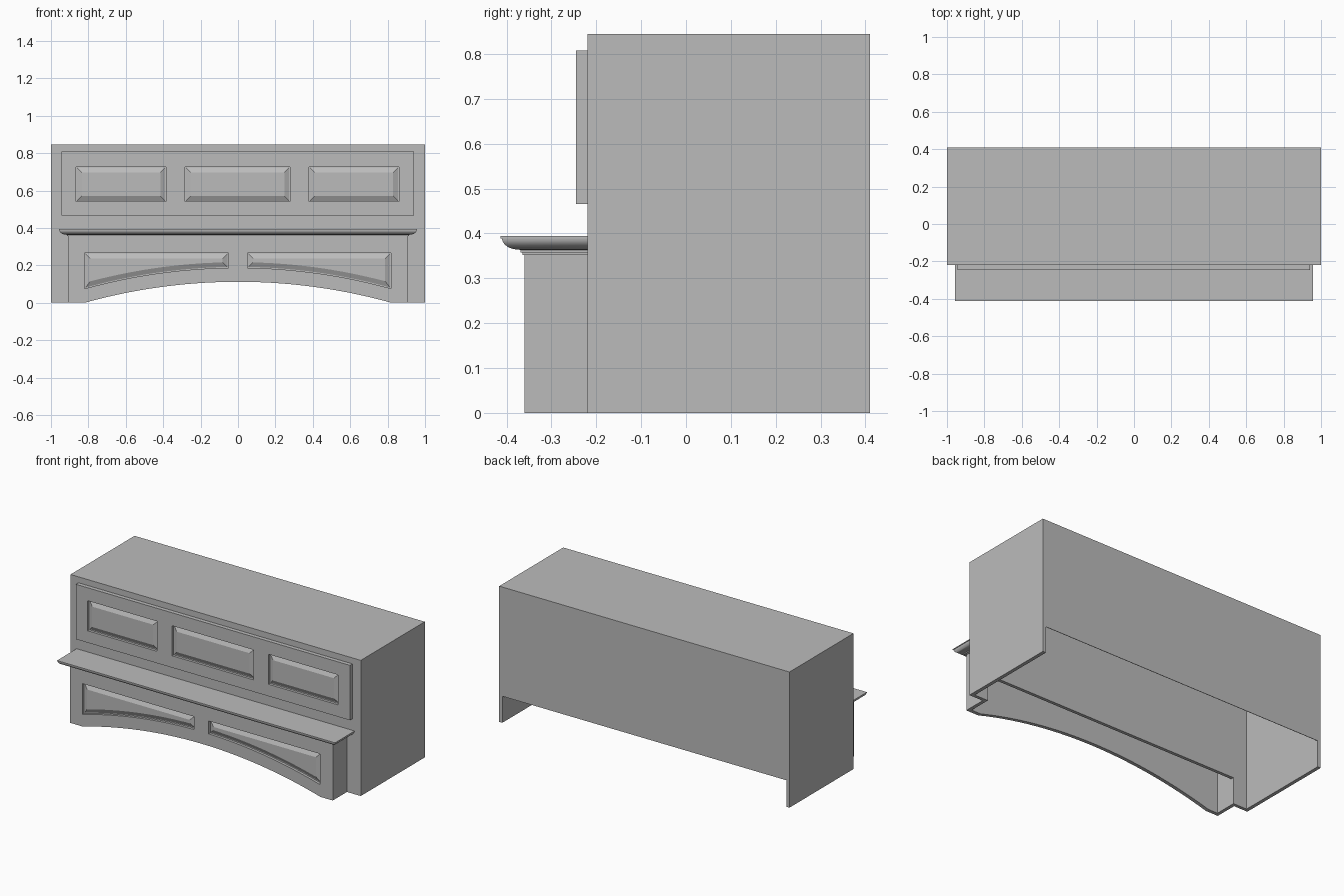
import bpy, bmesh, math
from mathutils import Vector

if "Cube" in bpy.data.objects:
    bpy.data.objects.remove(bpy.data.objects["Cube"])

grey = bpy.data.materials.new("plain grey")
grey.diffuse_color = (0.5, 0.5, 0.5, 1)
grey.use_nodes = True
grey.node_tree.nodes["Principled BSDF"].inputs["Base Color"].default_value = grey.diffuse_color


def finish(bm, name):
    bmesh.ops.remove_doubles(bm, verts=bm.verts, dist=1e-5)
    bmesh.ops.recalc_face_normals(bm, faces=bm.faces)
    me = bpy.data.meshes.new(name)
    bm.to_mesh(me)
    bm.free()
    me.materials.append(grey)
    ob = bpy.data.objects.new(name, me)
    bpy.context.collection.objects.link(ob)
    return ob


def box(name, x0, x1, y0, y1, z0, z1):
    bm = bmesh.new()
    bmesh.ops.create_cube(bm, size=1)
    for v in bm.verts:
        v.co = ((x0 + x1) / 2 + v.co.x * (x1 - x0),
                (y0 + y1) / 2 + v.co.y * (y1 - y0),
                (z0 + z1) / 2 + v.co.z * (z1 - z0))
    return finish(bm, name)


def inset(pts, d):
    """Mitred inward offset of a counter-clockwise outline."""
    out, n = [], len(pts)
    for i in range(n):
        a, b, c = (Vector(pts[(i + k) % n]) for k in (-1, 0, 1))
        e, f = (b - a).normalized(), (c - b).normalized()
        n1, n2 = Vector((-e.y, e.x)), Vector((-f.y, f.x))
        out.append(tuple(b + (n1 + n2) * d / (1 + n1.dot(n2))))
    return out


def ring(bm, pts, y):
    return [bm.verts.new((x, y, z)) for x, z in pts]


def bridge(bm, a, b):
    for i in range(len(a)):
        j = (i + 1) % len(a)
        bm.faces.new((a[i], a[j], b[j], b[i]))


def fill(bm, *rings):
    edges = []
    for r in rings:
        for i in range(len(r)):
            pair = (r[i], r[(i + 1) % len(r)])
            edges.append(bm.edges.get(pair) or bm.edges.new(pair))
    bmesh.ops.triangle_fill(bm, edges=edges, use_beauty=True,
                            normal=(0, -1, 0))


def board(name, outline, y_front, y_back, panels=(), depth=0.016, bevel=0.03):
    """Flat board with sunken, bevelled raised panels."""
    bm = bmesh.new()
    front, back = ring(bm, outline, y_front), ring(bm, outline, y_back)
    bridge(bm, front, back)
    fill(bm, back)
    holes = [ring(bm, p, y_front) for p in panels]
    fill(bm, front, *holes)
    for p, hole in zip(panels, holes):
        low = ring(bm, p, y_front + depth)
        foot = ring(bm, inset(p, 0.005), y_front + depth)
        field = ring(bm, inset(p, bevel), y_front + 0.003)
        bridge(bm, hole, low)
        bridge(bm, low, foot)
        bridge(bm, foot, field)
        fill(bm, field)
    return finish(bm, name)


def rect(x0, x1, z0, z1):
    return [(x0, z0), (x1, z0), (x1, z1), (x0, z1)]


def arc(x, half, rise):
    """Height of a circular arch of given half span and rise."""
    r = (half * half + rise * rise) / (2 * rise)
    return math.sqrt(r * r - x * x) - r + rise


# Cabinet carcass, open below
for s, side in ((-1, "left"), (1, "right")):
    xs = sorted((s * 0.978, s))
    box(side + "_side", *xs, -0.2, 0.41, 0, 0.845)
box("top_board", -0.978, 0.978, -0.2, 0.41, 0.825, 0.845)
box("back_board", -0.978, 0.978, 0.407, 0.41, 0.165, 0.825)
board("front_wall", [(-1, 0), (-0.884, 0), (-0.884, 0.165), (0.884, 0.165),
                     (0.884, 0), (1, 0), (1, 0.845), (-1, 0.845)],
      -0.22, -0.2)

# Upper door slab with three raised panels
board("upper_door", rect(-0.945, 0.942, 0.466, 0.808), -0.245, -0.22,
      [rect(-0.865, -0.385, 0.54, 0.727), rect(-0.283, 0.278, 0.54, 0.727),
       rect(0.38, 0.86, 0.54, 0.727)])

# Arched valance with two curved raised panels
N = 28
arch = [(0.82 * (2 * i / N - 1), 0) for i in range(N + 1)]
arch = [(x, arc(x, 0.82, 0.112)) for x, _ in arch]
outline = [(-0.905, 0)] + arch + [(0.905, 0), (0.905, 0.353), (-0.905, 0.353)]


def curved_panel(x0, x1):
    xs = [x0 + (x1 - x0) * i / 12 for i in range(13)]
    return [(x, 0.075 + arc(x, 0.82, 0.112)) for x in xs] + \
        [(x1, 0.267), (x0, 0.267)]


board("valance", outline, -0.36, -0.338,
      [curved_panel(-0.82, -0.052), curved_panel(0.05, 0.817)])
for s, side in ((-1, "left"), (1, "right")):
    xs = sorted((s * 0.884, s * 0.905))
    box(side + "_valance_return", *xs, -0.338, -0.22, 0, 0.353)

# Shelf moulding swept round three sides
profile = [(0, 0.352), (0.004, 0.352), (0.004, 0.357), (0.009, 0.357),
           (0.009, 0.363)]
for i in range(9):
    t = math.pi / 2 * i / 8
    profile.append((0.013 + 0.037 * math.sin(t), 0.389 - 0.025 * math.cos(t)))
profile += [(0.053, 0.389), (0.053, 0.394)]
bm = bmesh.new()
rows = []
for o, z in profile:
    x, y = 0.905 + o, -0.36 - o
    rows.append([bm.verts.new(c) for c in
                 ((-x, -0.22, z), (-x, y, z), (x, y, z), (x, -0.22, z))])
for a, b in zip(rows, rows[1:]):
    bridge(bm, a, b)
bm.faces.new(rows[0])
bm.faces.new(rows[-1])
moulding = finish(bm, "shelf_moulding")
bpy.context.view_layer.objects.active = moulding
moulding.select_set(True)
bpy.ops.object.shade_smooth_by_angle(angle=math.radians(30))
